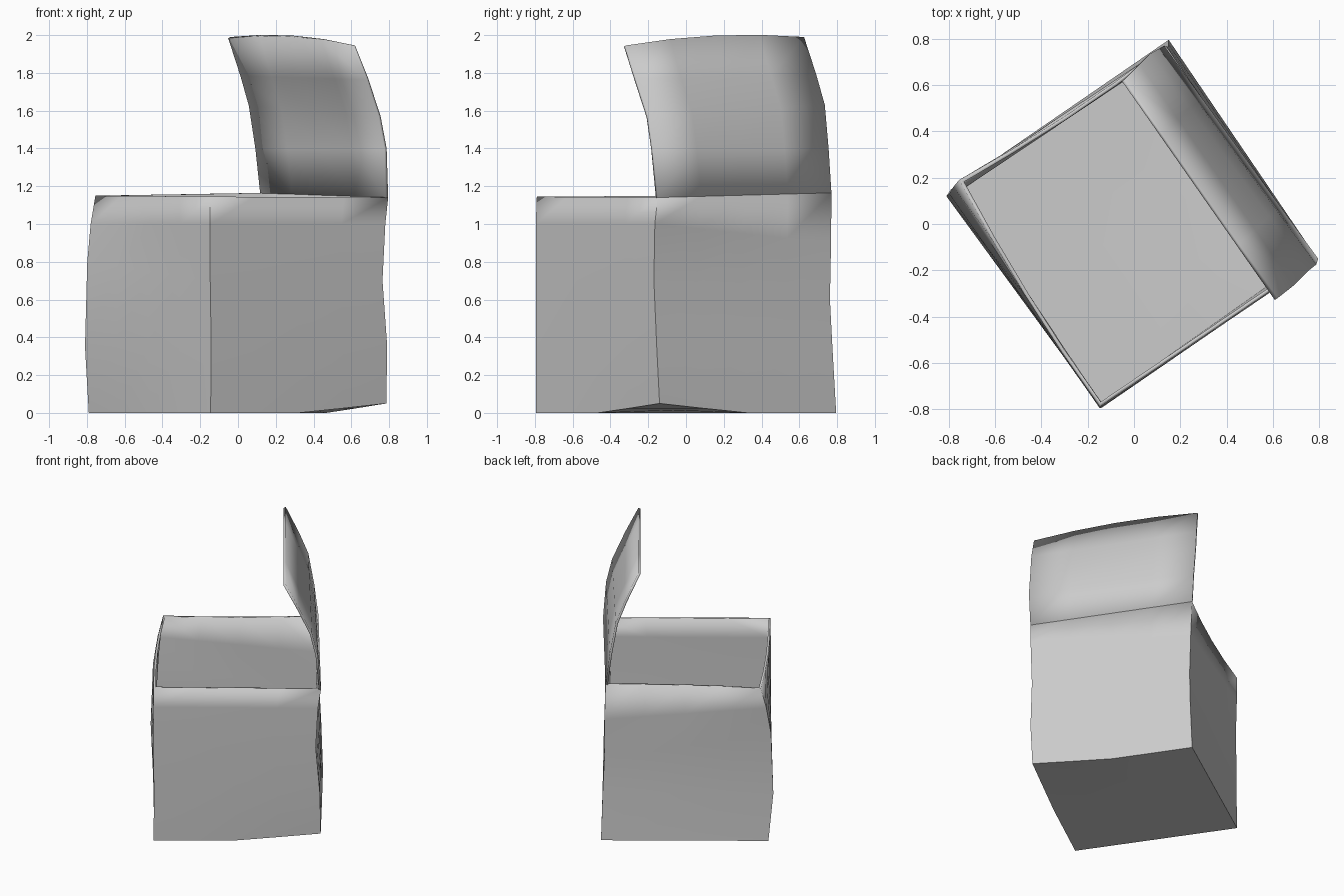
import bpy, bmesh
from mathutils import Vector

cube = bpy.data.objects.get("Cube")
if cube:
    bpy.data.objects.remove(cube)

STEPS = 4          # subdivisions along each wall
THICKNESS = 0.016

grey = bpy.data.materials.new("card grey")
grey.use_nodes = True
grey.diffuse_color = (0.6, 0.6, 0.6, 1)
grey.node_tree.nodes["Principled BSDF"].inputs["Base Color"].default_value = (0.6, 0.6, 0.6, 1)

# Upright corner edges of the box, bottom to rim
front = [(-.145, -.795, 0), (-.142, -.795, .35), (-.147, -.795, .7), (-.148, -.795, 1), (-.148, -.79, 1.145)]
right = [(.785, -.14, .05), (.79, -.155, .35), (.765, -.17, .7), (.78, -.165, 1), (.795, -.15, 1.14)]
back = [(.15, .795, 0), (.15, .775, .35), (.145, .762, .6), (.14, .768, .9), (.13, .77, 1.165)]
left = [(-.79, .15, 0), (-.81, .12, .35), (-.798, .13, .8), (-.78, .16, 1), (-.755, .19, 1.15)]

# Side edges of the raised flap, rim to tip
flap_right = [right[-1], (.787, -.175, 1.4), (.755, -.2, 1.57), (.69, -.265, 1.77), (.62, -.32, 1.945)]
flap_back = [back[-1], (.105, .755, 1.4), (.07, .735, 1.63), (.025, .69, 1.79), (-.04, .625, 1.99)]


def row(a, b, bow=0.0, rise=0.0):
    """Points from a to b, bowed outward and raised in the middle."""
    a, b = Vector(a), Vector(b)
    out = (b - a).cross(Vector((0, 0, 1))).normalized()
    pts = []
    for i in range(STEPS + 1):
        t = i / STEPS
        pts.append(a.lerp(b, t) + (out * bow + Vector((0, 0, rise))) * 4 * t * (1 - t))
    return pts


def add_patch(bm, rows):
    """Quad sheet through a list of point rows."""
    grid = [[bm.verts.new(p) for p in r] for r in rows]
    for low, high in zip(grid, grid[1:]):
        for i in range(STEPS):
            bm.faces.new((low[i], low[i + 1], high[i + 1], high[i]))


def finish(bm, name):
    bmesh.ops.remove_doubles(bm, verts=bm.verts, dist=0.0005)
    mesh = bpy.data.meshes.new(name)
    bm.to_mesh(mesh)
    bm.free()
    mesh.materials.append(grey)
    obj = bpy.data.objects.new(name, mesh)
    bpy.context.collection.objects.link(obj)
    solid = obj.modifiers.new("thickness", 'SOLIDIFY')
    solid.thickness = THICKNESS
    solid.offset = -1
    solid.use_even_offset = True
    bpy.ops.object.select_all(action='DESELECT')
    obj.select_set(True)
    bpy.context.view_layer.objects.active = obj
    bpy.ops.object.shade_smooth_by_angle(angle=0.6)


# Open box: four slightly warped walls, with the rim bowed on two sides
bm = bmesh.new()
walls = [(front, right, 0), (right, back, 0), (back, left, -.02), (left, front, .02)]
for start, end, bow in walls:
    rows = [row(a, b, bow if k == len(start) - 1 else 0)
            for k, (a, b) in enumerate(zip(start, end))]
    add_patch(bm, rows)

# Floor sheet facing down
add_patch(bm, [row(a, b) for a, b in zip(row(left[0], back[0]), row(front[0], right[0]))][::-1])
bmesh.ops.remove_doubles(bm, verts=bm.verts, dist=0.0005)
bmesh.ops.recalc_face_normals(bm, faces=bm.faces)

# Only the right corner of the floor stays lifted
lifted = Vector(right[0])
for v in bm.verts:
    if v.co.z < 0.06:
        v.co.z = 0.05 * max(0, 1 - (v.co - lifted).length / 0.55)
finish(bm, "open_box")

# Raised flap curling inward over the box
bm = bmesh.new()
flap_rows = [row(a, b, 0, .03 if k == 4 else 0)
             for k, (a, b) in enumerate(zip(flap_right, flap_back))]
add_patch(bm, flap_rows)
finish(bm, "raised_flap")
